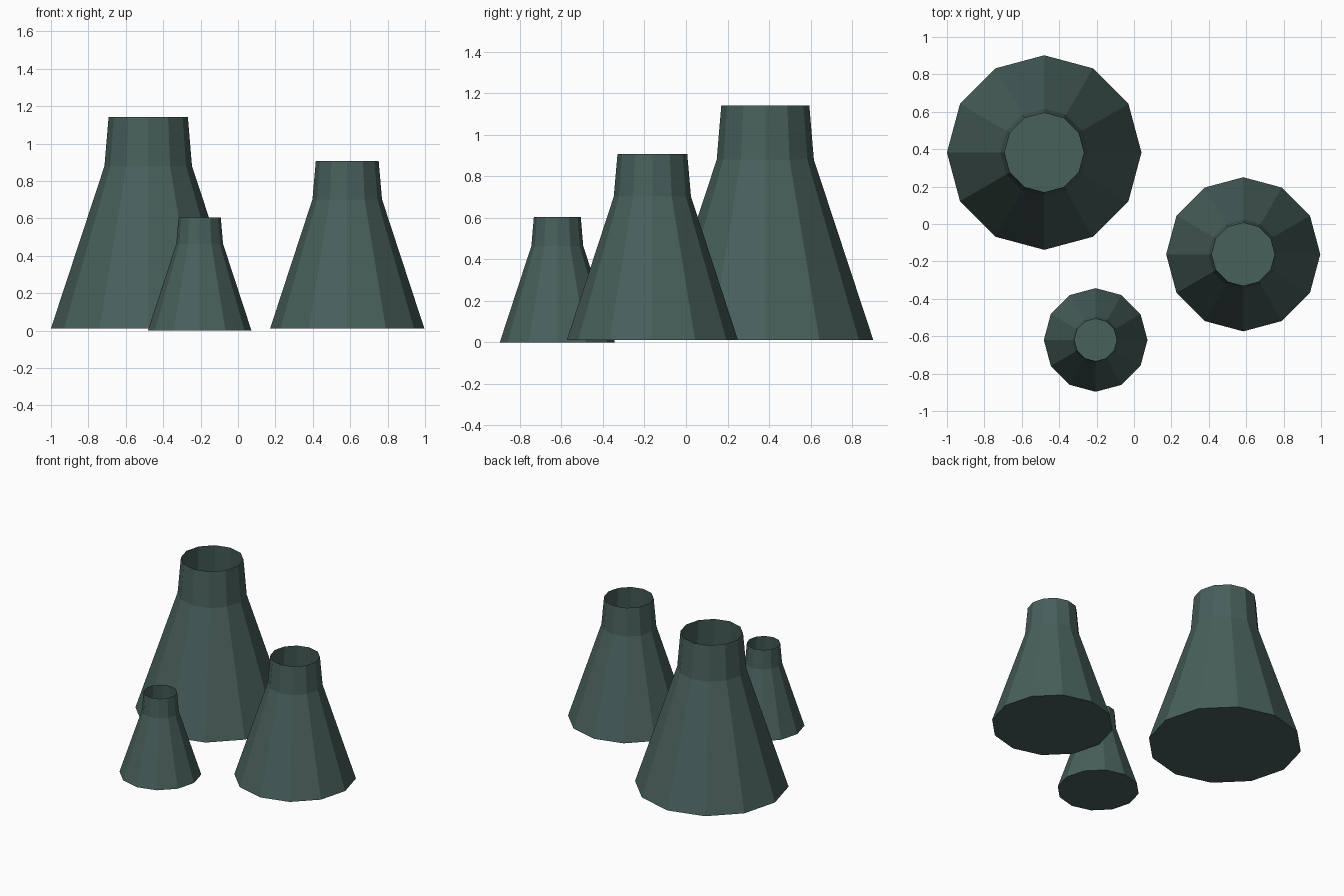
import bpy, bmesh
from math import cos, sin, pi

if "Cube" in bpy.data.objects:
    bpy.data.objects.remove(bpy.data.objects["Cube"])

SIDES = 12

mat = bpy.data.materials.new("dark_green")
mat.diffuse_color = (0.064, 0.115, 0.104, 1)
mat.use_nodes = True
mat.node_tree.nodes["Principled BSDF"].inputs["Base Color"].default_value = mat.diffuse_color


def vent(name, x, y, z, profile):
    """Open-topped flared shell: rings of (radius, height) with a closed base."""
    bm = bmesh.new()
    rings = [[bm.verts.new((r * cos(2 * pi * i / SIDES), r * sin(2 * pi * i / SIDES), h))
              for i in range(SIDES)] for r, h in profile]
    # Flared body and neck
    for low, high in zip(rings, rings[1:]):
        for i in range(SIDES):
            j = (i + 1) % SIDES
            bm.faces.new((low[i], low[j], high[j], high[i]))
    # Base, facing down
    bm.faces.new(rings[0][::-1])
    mesh = bpy.data.meshes.new(name)
    bm.to_mesh(mesh)
    bm.free()
    mesh.materials.append(mat)
    obj = bpy.data.objects.new(name, mesh)
    obj.location = (x, y, z)
    bpy.context.collection.objects.link(obj)


# Three vents of falling size: base, shoulder, rim
vent("large_vent", -0.48, 0.382, 0.012, [(0.52, 0), (0.234, 0.868), (0.212, 1.129)])
vent("medium_vent", 0.584, -0.162, 0.012, [(0.412, 0), (0.186, 0.69), (0.168, 0.895)])
vent("small_vent", -0.205, -0.62, 0, [(0.277, 0), (0.125, 0.464), (0.113, 0.604)])
